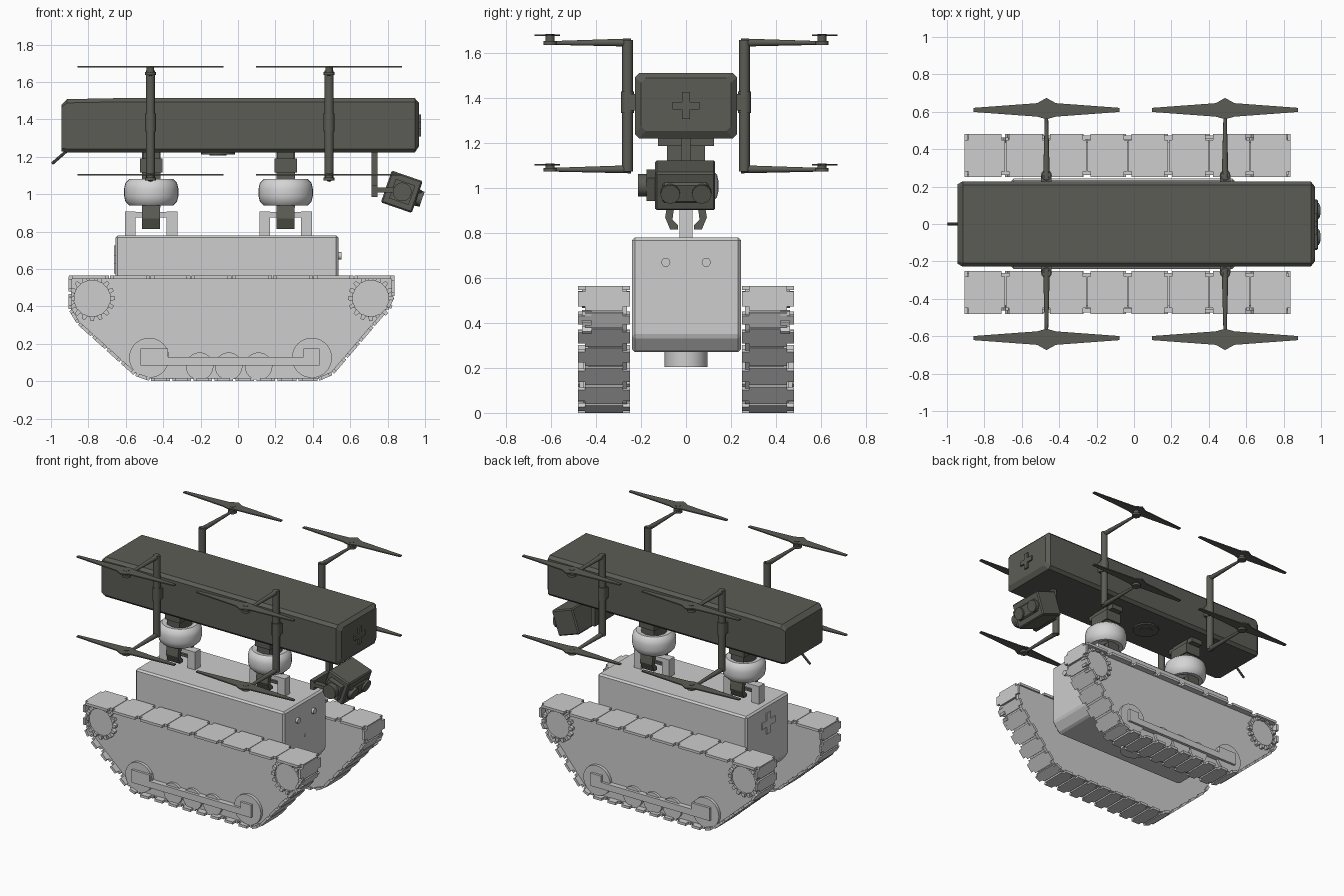
import bpy, bmesh, math
from mathutils import Vector, Matrix

if "Cube" in bpy.data.objects:
    bpy.data.objects.remove(bpy.data.objects["Cube"])


def material(name, rgb):
    m = bpy.data.materials.new(name)
    m.diffuse_color = (*rgb, 1)
    m.use_nodes = True
    m.node_tree.nodes["Principled BSDF"].inputs["Base Color"].default_value = m.diffuse_color
    return m


LIGHT = material("light grey", (0.61, 0.61, 0.61))
PALE = material("pale grey", (0.66, 0.66, 0.66))
DARK = material("dark olive grey", (0.105, 0.108, 0.09))


def finish(name, bm, mat, smooth=False, bevel=0.0):
    bmesh.ops.recalc_face_normals(bm, faces=bm.faces)
    me = bpy.data.meshes.new(name)
    bm.to_mesh(me)
    bm.free()
    ob = bpy.data.objects.new(name, me)
    bpy.context.collection.objects.link(ob)
    me.materials.append(mat)
    if bevel:
        b = ob.modifiers.new("bevel", "BEVEL")
        b.width, b.segments, b.limit_method = bevel, 1, "ANGLE"
    if smooth:
        bpy.ops.object.select_all(action="DESELECT")
        ob.select_set(True)
        bpy.context.view_layer.objects.active = ob
        bpy.ops.object.shade_smooth_by_angle(angle=math.radians(40))
    return ob


def loft(name, rings, mat, smooth=False, bevel=0.0, closed=False):
    """Skin a list of equal-length rings; cap the ends unless closed."""
    bm = bmesh.new()
    vs = [[bm.verts.new(p) for p in r] for r in rings]
    n = len(vs[0])
    for a, b in zip(vs, vs[1:] + (vs[:1] if closed else [])):
        for i in range(n):
            bm.faces.new((a[i], a[(i + 1) % n], b[(i + 1) % n], b[i]))
    if not closed:
        bm.faces.new(vs[0])
        bm.faces.new(vs[-1])
    return finish(name, bm, mat, smooth, bevel)


def prism(name, pts, axis, a, b, mat, smooth=False, bevel=0.0):
    put = {"x": lambda p, h: (h, p[0], p[1]),
           "y": lambda p, h: (p[0], h, p[1]),
           "z": lambda p, h: (p[0], p[1], h)}[axis]
    return loft(name, [[put(p, h) for p in pts] for h in (a, b)], mat, smooth, bevel)


def box(name, x0, x1, y0, y1, z0, z1, mat, bevel=0.0):
    return prism(name, [(x0, y0), (x1, y0), (x1, y1), (x0, y1)], "z", z0, z1, mat, False, bevel)


def circle(cx, cy, r, n=24):
    return [(cx + r * math.cos(2 * math.pi * i / n), cy + r * math.sin(2 * math.pi * i / n)) for i in range(n)]


def disc(name, cx, cy, r, axis, a, b, mat, n=24):
    return prism(name, circle(cx, cy, r, n), axis, a, b, mat, True)


def rod(name, p, q, r0, r1, mat, n=12):
    p, q = Vector(p), Vector(q)
    rot = (q - p).to_track_quat("Z", "Y")
    return loft(name, [[c + rot @ Vector((u, v, 0)) for u, v in circle(0, 0, r, n)]
                       for c, r in ((p, r0), (q, r1))], mat, True)


def plus(cx, cy, s, w):
    return [(cx + a * s, cy + b * s) for a, b in
            [(w, 1), (-w, 1), (-w, w), (-1, w), (-1, -w), (-w, -w),
             (-w, -1), (w, -1), (w, -w), (1, -w), (1, w), (w, w)]]


# --- crawler hull
prism("hull", [(-0.60, 0.27), (0.48, 0.27), (0.537, 0.34), (0.537, 0.78), (-0.655, 0.78), (-0.655, 0.34)],
      "y", -0.24, 0.244, LIGHT, bevel=0.012)
disc("belly_sensor", 0, 0, 0.095, "z", 0.205, 0.275, LIGHT)
prism("hull_cross", plus(0, 0.65, 0.075, 0.3), "x", -0.663, -0.65, LIGHT)
for y in (-0.09, 0.09):
    disc("hull_lamp", y, 0.67, 0.02, "x", 0.53, 0.553, LIGHT, 16)
disc("hull_port", 0, 0.53, 0.01, "x", 0.53, 0.542, LIGHT, 12)

# --- tracks
OUT = [(-0.47, 0), (0.43, 0), (0.51, 0.035), (0.80, 0.375), (0.838, 0.45), (0.838, 0.565),
       (-0.905, 0.565), (-0.905, 0.38), (-0.86, 0.305), (-0.555, 0.03)]
CORE = [(-0.033 + (x + 0.033) * 0.985, 0.2825 + (z - 0.2825) * 0.955) for x, z in OUT]


def tread(side):
    bm = bmesh.new()
    for i, p in enumerate(OUT):
        a, b = Vector(p), Vector(OUT[(i + 1) % len(OUT)])
        length = (b - a).length
        d = (b - a) / length
        n = max(1, round(length / (0.22 if i == 5 else 0.11)))
        step = length / n
        h = step / 2 - (0.002 if i == 5 else 0.006)
        k = h - min(0.018, h * 0.4)
        shape = [(h, .085), (k, .085), (k, .115), (-k, .115), (-k, .085), (-h, .085),
                 (-h, -.085), (-k, -.085), (-k, -.115), (k, -.115), (k, -.085), (h, -.085)]
        for j in range(n):
            c = a + d * step * (j + 0.5)
            layers = []
            for t in (0, 0.018):
                layers.append([bm.verts.new((c.x + d.x * u - d.y * t, side * 0.365 + v, c.y + d.y * u + d.x * t))
                               for u, v in shape])
            lo, hi = layers
            bm.faces.new(lo)
            bm.faces.new(hi)
            for m in range(12):
                bm.faces.new((lo[m], lo[(m + 1) % 12], hi[(m + 1) % 12], hi[m]))
    finish("track_pads", bm, LIGHT)


for s in (-1, 1):
    tread(s)
    prism("track_core", CORE, "y", s * 0.262, s * 0.435, LIGHT)
    for x in (-0.78, 0.71):
        disc("sprocket", x, 0.443, 0.1, "y", s * 0.42, s * 0.447, LIGHT, 32)
        for i in range(16):
            t = 2 * math.pi * i / 16
            u, v = Vector((math.cos(t), math.sin(t))), Vector((-math.sin(t), math.cos(t)))
            c = Vector((x, 0.443))
            prism("sprocket_tooth", [tuple(c + u * r + v * w) for r, w in
                                     ((.095, -.014), (.122, -.009), (.122, .009), (.095, .014))],
                  "y", s * 0.42, s * 0.462, LIGHT)
    for x in (-0.475, 0.395):
        disc("end_wheel", x, 0.125, 0.107, "y", s * 0.42, s * 0.456, LIGHT, 32)
    for x in (-0.205, -0.05, 0.11):
        disc("road_wheel", x, 0.08, 0.074, "y", s * 0.42, s * 0.453, LIGHT)
    prism("wheel_beam", [(-0.52, 0.083), (0.435, 0.083), (0.435, 0.175), (0.35, 0.175), (0.35, 0.13),
                         (-0.375, 0.13), (-0.375, 0.175), (-0.52, 0.175)], "y", s * 0.43, s * 0.473, LIGHT)

# --- docking: hull handles, rings and grippers
for x in (-0.464, 0.255):
    for s in (-1, 1):
        box("handle_post", x + s * 0.112 - 0.029, x + s * 0.112 + 0.029, -0.03, 0.03, 0.775, 0.908, LIGHT)
    box("handle_bar", x - 0.1, x + 0.1, -0.025, 0.025, 0.875, 0.905, LIGHT)
    prof = [(.085, .945), (.118, .94), (.138, .96), (.145, .99), (.145, 1.03), (.138, 1.06), (.118, 1.08), (.085, 1.075)]
    loft("dock_ring", [[(x + r * math.cos(t), r * math.sin(t), z) for r, z in prof]
                       for t in [2 * math.pi * i / 32 for i in range(32)]], PALE, True, closed=True)
    box("dock_column", x - 0.05, x + 0.05, -0.075, 0.075, 0.93, 1.23, DARK)
    box("dock_block", x - 0.06, x + 0.06, -0.085, 0.085, 1.115, 1.19, DARK)
    box("dock_flange", x - 0.045, x + 0.045, -0.125, 0.125, 1.188, 1.23, DARK)
    for s in (-1, 1):
        prism("gripper_finger", [(s * a, b) for a, b in
              [(.04, .95), (.08, .95), (.093, .87), (.07, .815), (.035, .815), (.035, .835), (.06, .86), (.055, .9)]],
              "x", x - 0.048, x + 0.048, DARK)

# --- drone body
rings = []
for x, w, zb, zt, c in [(-0.945, .212, 1.23, 1.478, .015), (-0.915, .228, 1.222, 1.508, .02),
                        (-0.66, .228, 1.222, 1.513, .02), (0.945, .228, 1.222, 1.513, .02),
                        (0.967, .20, 1.255, 1.49, .02)]:
    rings.append([(x, y, z) for y, z in
                  [(-w + c, zb), (w - c, zb), (w, zb + c), (w, zt - c), (w - c, zt),
                   (-w + c, zt), (-w, zt - c), (-w, zb + c)]])
loft("drone_body", rings, DARK)
prism("drone_cross", plus(0, 1.367, 0.06, 0.28), "x", 0.96, 0.979, DARK)
disc("drone_belly_disc", -0.107, 0, 0.09, "z", 1.212, 1.23, DARK)
disc("drone_belly_hub", -0.107, 0, 0.045, "z", 1.208, 1.23, DARK)
rod("antenna", (-0.915, 0, 1.232), (-0.994, 0, 1.163), 0.008, 0.008, DARK, 8)

# --- rotor arms and propellers
half = [(0, .064), (.05, .036), (.39, .011), (.39, -.011), (.05, -.036), (0, -.05)]
BLADE = half + [(-x, y) for x, y in half[4:0:-1]]
for x in (-0.468, 0.487):
    for s in (-1, 1):
        y = s * 0.26
        rod("arm_post", (x, y, 1.075), (x, y, 1.66), 0.024, 0.024, DARK)
        rod("arm_collar", (x, y, 1.335), (x, y, 1.43), 0.029, 0.029, DARK)
        box("arm_mount", x - 0.028, x + 0.028, min(s * .22, y), max(s * .22, y), 1.345, 1.42, DARK)
        for za, zt in ((1.648, 1.68), (1.084, 1.104)):
            rod("rotor_arm", (x, s * 0.245, za), (x, s * 0.61, za - 0.002), 0.018, 0.008, DARK)
            disc("rotor_motor", x, s * 0.605, 0.03, "z", za - 0.01, za + 0.006, DARK, 16)
            disc("rotor_shaft", x, s * 0.605, 0.02, "z", za, zt + 0.006, DARK, 12)
            prism("propeller", [(x + a, s * (0.61 + b)) for a, b in BLADE], "z", zt - 0.004, zt + 0.004, DARK)

# --- gimbal camera
box("gimbal_drop", 0.715, 0.747, -0.02, 0.02, 0.985, 1.23, DARK)
box("gimbal_cross", 0.715, 0.747, -0.2, 0.02, 0.985, 1.05, DARK)
box("gimbal_reach", 0.72, 0.87, -0.2, -0.165, 1.01, 1.035, DARK)
turn = Matrix.Translation((0.878, 0, 1.012)) @ Matrix.Rotation(math.radians(19), 4, "Y")
parts = [box("camera_body", -0.09, 0.085, -0.138, 0.13, -0.09, 0.09, DARK, 0.008),
         box("camera_side_plate", -0.055, 0.055, -0.175, -0.13, -0.055, 0.055, DARK),
         disc("camera_pivot", 0, 0, 0.05, "y", -0.214, -0.16, DARK),
         box("camera_face", 0.08, 0.1, -0.105, 0.1, -0.05, 0.045, DARK, 0.01)]
for y in (-0.07, 0.07):
    parts.append(disc("camera_lens", y, -0.003, 0.043, "x", 0.08, 0.113, DARK))
for p in parts:
    p.matrix_world = turn
